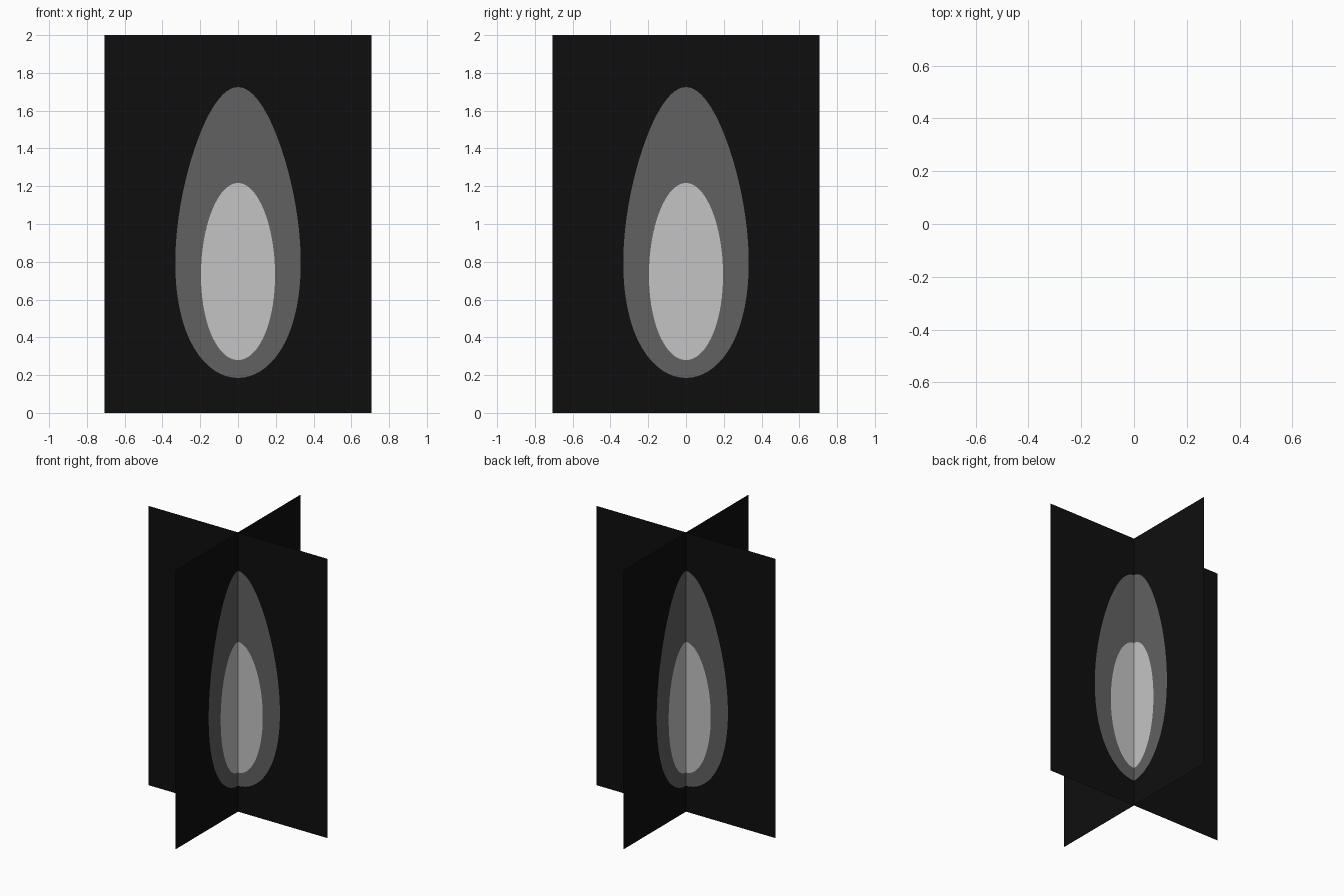
import bpy, bmesh, math

if "Cube" in bpy.data.objects:
    bpy.data.objects.remove(bpy.data.objects["Cube"])

HALF, HEIGHT = 0.708, 2.0


def material(name, v):
    m = bpy.data.materials.new(name)
    m.diffuse_color = (v, v, v, 1)
    m.use_nodes = True
    m.node_tree.nodes["Principled BSDF"].inputs["Base Color"].default_value = m.diffuse_color
    return m


MATS = [material("black", 0.0045), material("dark grey", 0.12), material("light grey", 0.55)]

# Painted drops: (bottom z, top z, width, bottom heaviness)
OUTER = (0.185, 1.725, 0.324, 0.037)
INNER = (0.28, 1.217, 0.196, 0.004)


def half_width(drop, z):
    lo, hi, a, b = drop
    if z <= lo or z >= hi:
        return 0.0
    t = math.acos(((lo + hi) / 2 - z) / ((hi - lo) / 2))
    return a * math.sin(t) + b * math.sin(2 * t)


def levels(drop, n=40):
    lo, hi = drop[:2]
    return [(lo + hi) / 2 - (hi - lo) / 2 * math.cos(math.pi * i / n) for i in range(n + 1)]


def crossed_panel(name, angle):
    # Rows of cells, split where the drop outlines cross each row
    rows = sorted({round(z, 5) for z in [0.0, HEIGHT] + levels(OUTER) + levels(INNER)})
    bm = bmesh.new()
    grid = []
    for z in rows:
        o, i = half_width(OUTER, z), half_width(INNER, z)
        grid.append([bm.verts.new((x, 0, z)) for x in (-HALF, -o, -i, i, o, HALF)])
    for low, high in zip(grid, grid[1:]):
        for c, mat in enumerate((0, 1, 2, 1, 0)):
            quad = (low[c], low[c + 1], high[c + 1], high[c])
            if max(abs(quad[1].co.x - quad[0].co.x), abs(quad[2].co.x - quad[3].co.x)) > 1e-6:
                bm.faces.new(quad).material_index = mat
    bmesh.ops.remove_doubles(bm, verts=bm.verts, dist=1e-6)
    mesh = bpy.data.meshes.new(name)
    bm.to_mesh(mesh)
    bm.free()
    for m in MATS:
        mesh.materials.append(m)
    ob = bpy.data.objects.new(name, mesh)
    ob.rotation_euler.z = angle
    bpy.context.collection.objects.link(ob)


# Two upright sheets crossing at the middle
crossed_panel("front_panel", 0)
crossed_panel("side_panel", math.pi / 2)
